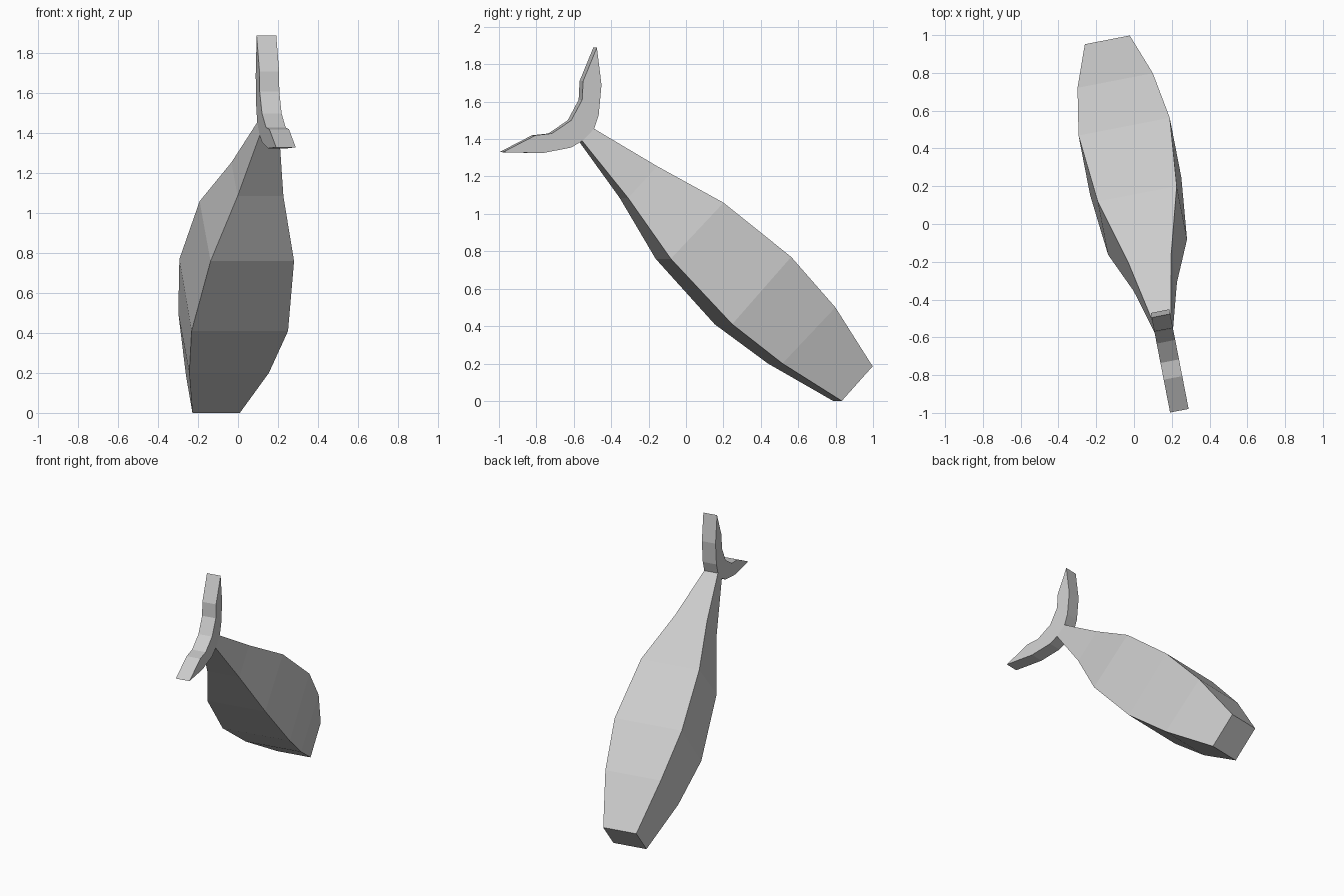
import bpy, math

if "Cube" in bpy.data.objects:
    bpy.data.objects.remove(bpy.data.objects["Cube"])

YAW = math.radians(11)
OFFSET_X = 0.048


def make_object(name, verts, faces):
    mesh = bpy.data.meshes.new(name)
    mesh.from_pydata(verts, [], faces)
    mesh.update()
    obj = bpy.data.objects.new(name, mesh)
    obj.location.x = OFFSET_X
    obj.rotation_euler.z = YAW
    bpy.context.collection.objects.link(obj)
    return obj


# Body: four-sided loft; each row is half width, top (y, z), bottom (y, z)
sections = [
    (0.050, (-0.510, 1.455), (-0.575, 1.39)),
    (0.117, (-0.180, 1.255), (-0.338, 1.085)),
    (0.213, (0.163, 1.06), (-0.124, 0.76)),
    (0.246, (0.525, 0.77), (0.204, 0.41)),
    (0.203, (0.774, 0.50), (0.486, 0.20)),
    (0.121, (0.993, 0.185), (0.825, 0.0)),
]
verts = []
for w, (ty, tz), (by, bz) in sections:
    verts += [(-w, ty, tz), (w, ty, tz), (w, by, bz), (-w, by, bz)]
faces = [(0, 1, 2, 3)]
for r in range(len(sections) - 1):
    a, b = 4 * r, 4 * r + 4
    for k in range(4):
        n = (k + 1) % 4
        faces.append((a + k, b + k, b + n, a + n))
last = 4 * (len(sections) - 1)
faces.append((last + 3, last + 2, last + 1, last))
make_object("body", verts, faces)

# Tail fin: forked side profile (y, z) with a constant width
profile = [
    (-0.495, 1.89), (-0.47, 1.69), (-0.485, 1.53), (-0.51, 1.455),
    (-0.575, 1.39), (-0.635, 1.355), (-0.79, 1.325), (-1.007, 1.33),
    (-0.83, 1.42), (-0.74, 1.43), (-0.635, 1.50), (-0.575, 1.61),
    (-0.57, 1.71),
]
n = len(profile)
verts = [(x, y, z) for x in (-0.05, 0.05) for y, z in profile]
faces = [tuple(range(n)), tuple(reversed(range(n, 2 * n)))]
faces += [(i, i + n, (i + 1) % n + n, (i + 1) % n) for i in range(n)]
make_object("tail_fin", verts, faces)

# Consistent outward normals
import bmesh
for obj in bpy.context.collection.objects:
    bm = bmesh.new()
    bm.from_mesh(obj.data)
    bmesh.ops.recalc_face_normals(bm, faces=bm.faces)
    bm.to_mesh(obj.data)
    bm.free()
